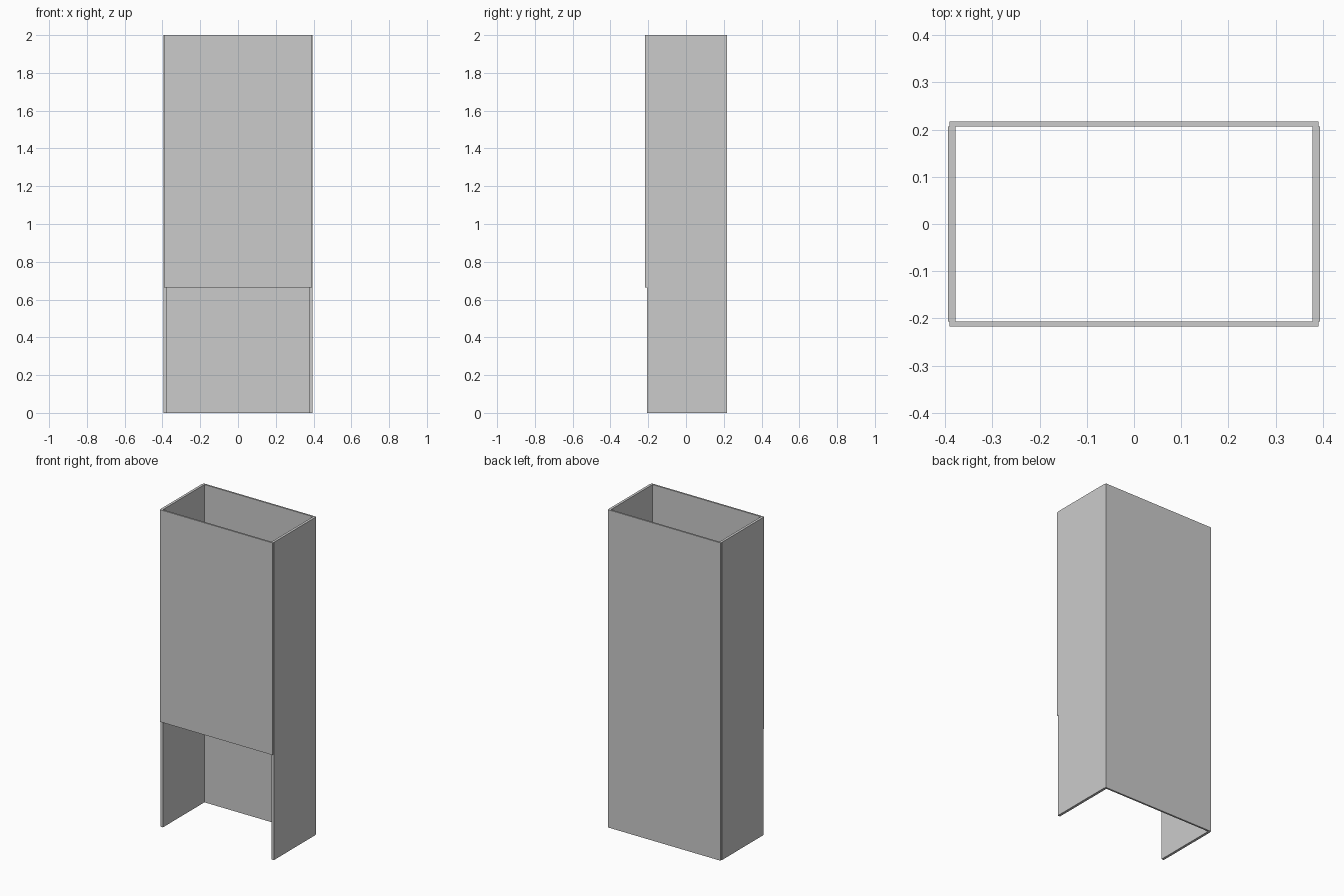
import bpy

if "Cube" in bpy.data.objects:
    bpy.data.objects.remove(bpy.data.objects["Cube"])


def panel(name, x, y, z):
    """Box panel spanning the given (min, max) ranges."""
    size = [b - a for a, b in (x, y, z)]
    centre = [(a + b) / 2 for a, b in (x, y, z)]
    bpy.ops.mesh.primitive_cube_add(size=1, location=centre)
    obj = bpy.context.object
    obj.name = name
    obj.scale = size
    bpy.ops.object.transform_apply(location=True, rotation=False, scale=True)
    return obj


HEIGHT = 2.0
OUTER_Y, INNER_Y = 0.217, 0.206
OUTER_X, INNER_X = 0.394, 0.378
FACE_X = 0.391

# Full-height back and shorter front, leaving an opening at the bottom
panel("back_panel", (-FACE_X, FACE_X), (INNER_Y, OUTER_Y), (0, HEIGHT))
panel("front_panel", (-FACE_X, FACE_X), (-OUTER_Y, -INNER_Y), (0.665, HEIGHT))

# Side walls between them, mirrored across x = 0
side = panel("side_panels", (INNER_X, OUTER_X), (-INNER_Y, INNER_Y), (0, HEIGHT))
mirror = side.modifiers.new("mirror", 'MIRROR')
mirror.use_axis[0] = True
